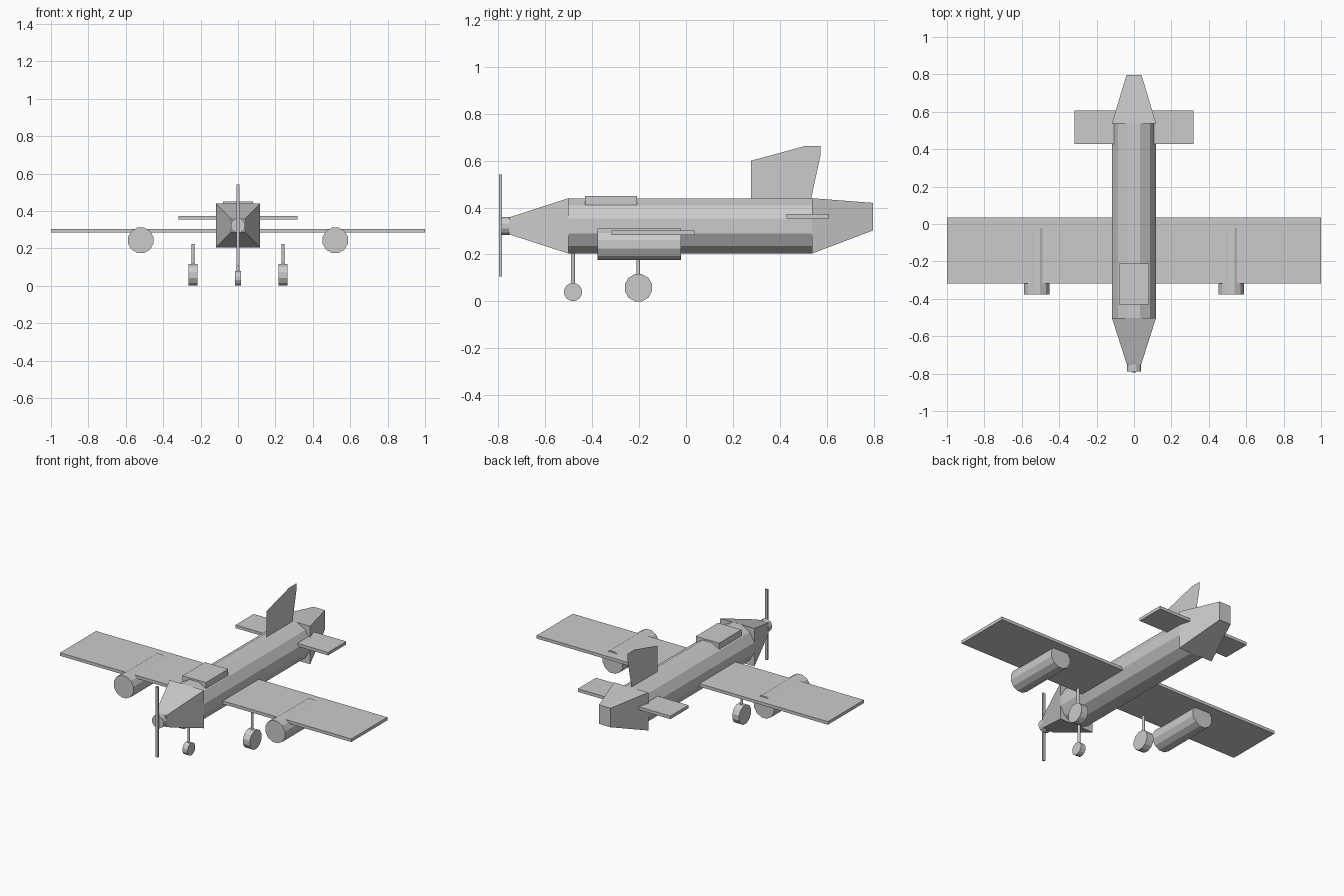
import bpy
import bmesh
from math import radians
from mathutils import Matrix, Vector

cube = bpy.data.objects.get("Cube")
if cube:
    bpy.data.objects.remove(cube)

grey = bpy.data.materials.new("light grey")
grey.use_nodes = True
grey.diffuse_color = (0.6, 0.6, 0.6, 1)
grey.node_tree.nodes["Principled BSDF"].inputs["Base Color"].default_value = (0.6, 0.6, 0.6, 1)

AXIS_TURN = {
    "x": Matrix.Rotation(radians(90), 4, "Y"),
    "y": Matrix.Rotation(radians(-90), 4, "X"),
    "z": Matrix.Identity(4),
}


def finish(name, bm):
    mesh = bpy.data.meshes.new(name)
    bm.to_mesh(mesh)
    bm.free()
    mesh.materials.append(grey)
    obj = bpy.data.objects.new(name, mesh)
    bpy.context.collection.objects.link(obj)
    return obj


def box(name, x, y, z):
    """Box from (min, max) ranges."""
    bm = bmesh.new()
    bmesh.ops.create_cube(bm, size=1)
    size = Vector([r[1] - r[0] for r in (x, y, z)])
    centre = Vector([(r[0] + r[1]) / 2 for r in (x, y, z)])
    for v in bm.verts:
        v.co = v.co * size + centre
    return finish(name, bm)


def cylinder(name, centre, radius, length, axis, sides=12):
    """Faceted cylinder with flat facets toward the main axes."""
    bm = bmesh.new()
    bmesh.ops.create_cone(bm, cap_ends=True, segments=sides, radius1=radius,
                          radius2=radius, depth=length)
    turn = Matrix.Rotation(radians(180 / sides), 4, "Z")
    bm.transform(Matrix.Translation(centre) @ AXIS_TURN[axis] @ turn)
    return finish(name, bm)


def taper(name, y0, half0, z0, y1, half1, z1):
    """Four-sided block lofted between two rectangles along y."""
    bm = bmesh.new()
    rings = []
    for y, h, (low, high) in ((y0, half0, z0), (y1, half1, z1)):
        corners = ((-h, low), (h, low), (h, high), (-h, high))
        rings.append([bm.verts.new((x, y, z)) for x, z in corners])
    for ring in rings:
        bm.faces.new(ring)
    for i in range(4):
        j = (i + 1) % 4
        bm.faces.new((rings[0][i], rings[0][j], rings[1][j], rings[1][i]))
    bmesh.ops.recalc_face_normals(bm, faces=bm.faces)
    return finish(name, bm)


# Body
MID = 0.322
cylinder("fuselage", (0, 0.018, MID), 0.122, 1.04, "y")
taper("nose", -0.755, 0.037, (0.286, 0.358), -0.502, 0.118, (0.204, 0.44))
taper("tail_cone", 0.538, 0.118, (0.204, 0.44), 0.797, 0.04, (0.302, 0.42))
box("cockpit", (-0.08, 0.08), (-0.43, -0.21), (0.408, 0.45))

# Propeller
cylinder("propeller_hub", (0, -0.77, MID), 0.04, 0.036, "y")
box("propeller_blade", (-0.008, 0.008), (-0.797, -0.786), (0.105, 0.542))

# Wings and tail surfaces
box("wing", (-1, 1), (-0.317, 0.036), (0.284, 0.303))
box("tailplane", (-0.318, 0.318), (0.429, 0.607), (0.354, 0.373))

# Thin sheet fin
bm = bmesh.new()
outline = ((0.278, 0.43), (0.278, 0.6), (0.505, 0.662),
           (0.574, 0.662), (0.574, 0.624), (0.532, 0.43))
bm.faces.new([bm.verts.new((0, y, z)) for y, z in outline])
finish("fin", bm)

# Engines and main landing gear on both sides
for side, s in (("left", 1), ("right", -1)):
    cylinder(side + "_engine", (s * 0.52, -0.2, 0.243), 0.07, 0.356, "y")
    cylinder(side + "_wheel", (s * 0.24, -0.203, 0.058), 0.06, 0.047, "x")
    cylinder(side + "_strut", (s * 0.24, -0.203, 0.141), 0.008, 0.162, "z")

# Nose gear
cylinder("nose_wheel", (0, -0.482, 0.04), 0.039, 0.034, "x")
cylinder("nose_strut", (0, -0.482, 0.135), 0.008, 0.17, "z")
